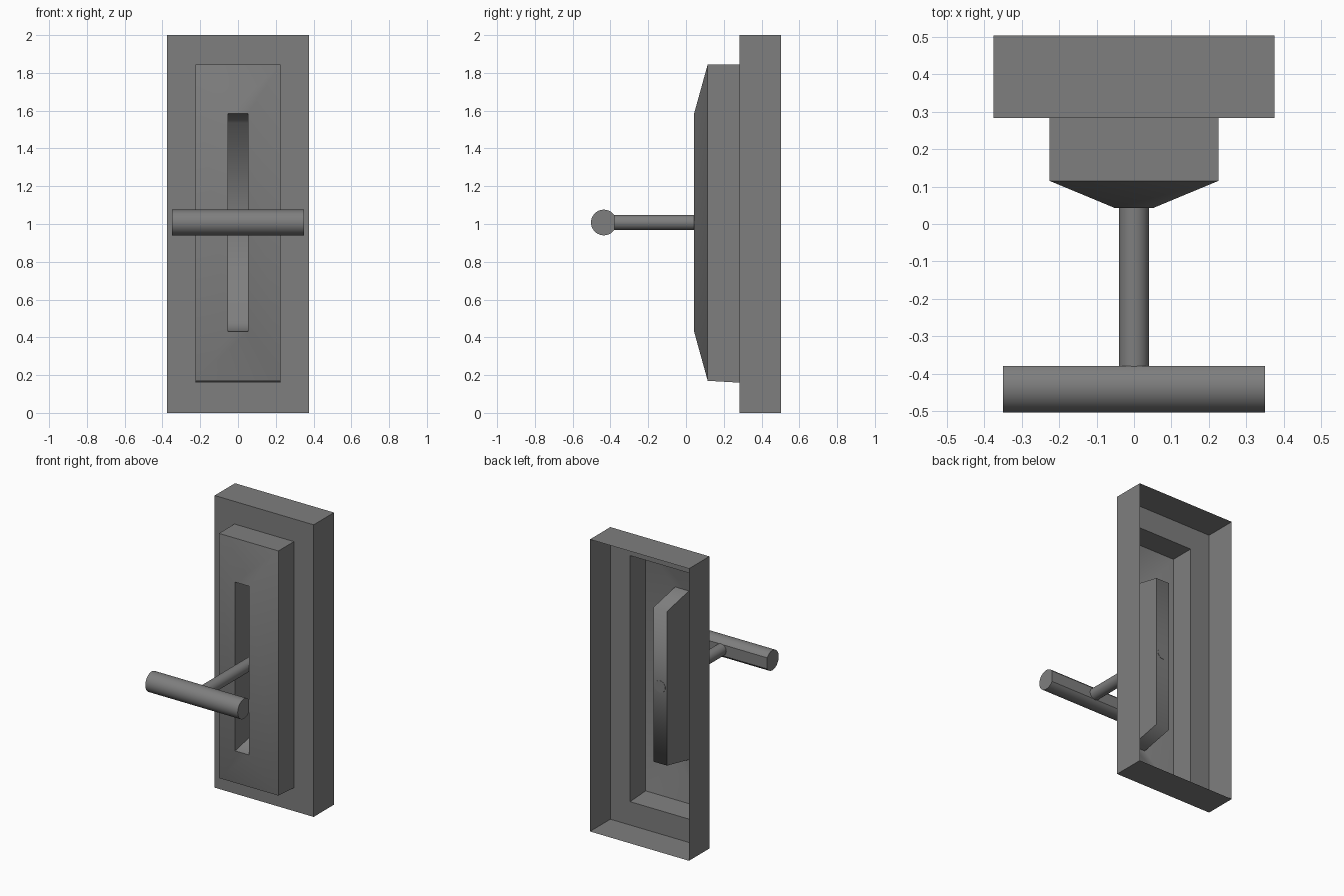
import bpy, bmesh, math

cube = bpy.data.objects.get("Cube")
if cube:
    bpy.data.objects.remove(cube, do_unlink=True)

grey = bpy.data.materials.new("mid grey")
grey.use_nodes = True
COLOUR = (0.21, 0.21, 0.21, 1)
grey.diffuse_color = COLOUR
grey.node_tree.nodes["Principled BSDF"].inputs["Base Color"].default_value = COLOUR


def finish(name, bm, angle):
    """Turn a bmesh into a grey object, smooth below the given angle."""
    mesh = bpy.data.meshes.new(name)
    bm.to_mesh(mesh)
    bm.free()
    mesh.materials.append(grey)
    obj = bpy.data.objects.new(name, mesh)
    bpy.context.collection.objects.link(obj)
    bpy.ops.object.select_all(action="DESELECT")
    obj.select_set(True)
    bpy.context.view_layer.objects.active = obj
    bpy.ops.object.shade_smooth_by_angle(angle=math.radians(angle))
    return obj


def loft(bm, loops, cap=False, ends=False):
    """Join successive loops of points with quads."""
    rings = [[bm.verts.new(p) for p in loop] for loop in loops]
    n = len(rings[0])
    for a, b in zip(rings, rings[1:]):
        for i in range(n):
            j = (i + 1) % n
            bm.faces.new((a[i], a[j], b[j], b[i]))
    if cap or ends:
        bm.faces.new(rings[-1])
    if ends:
        bm.faces.new(rings[0][::-1])


def rectangle(half, low, high, y):
    return [(-half, y, low), (half, y, low), (half, y, high), (-half, y, high)]


# Housing: open-backed shell stepping in to a sloped front around the slot
bm = bmesh.new()
loft(bm, [rectangle(0.375, 0, 2, 0.503),
          rectangle(0.375, 0, 2, 0.283),
          rectangle(0.225, 0.16, 1.845, 0.283),
          rectangle(0.225, 0.17, 1.845, 0.115),
          rectangle(0.052, 0.43, 1.585, 0.043)])
finish("housing", bm, 40)

# Slot pocket: tapered ends blend smoothly into the floor
bm = bmesh.new()
loft(bm, [rectangle(0.052, 0.43, 1.585, 0.043),
          rectangle(0.052, 0.48, 1.535, 0.28)], cap=True)
finish("slot_pocket", bm, 85)

AXIS_Z = 1.008

# Lever stem: round rod from the pocket floor to the grip
bm = bmesh.new()
circle = [(0.04 * math.cos(t), 0.04 * math.sin(t) + AXIS_Z)
          for t in (math.tau * k / 32 for k in range(32))]
loft(bm, [[(x, y, z) for x, z in circle] for y in (0.282, -0.38)], ends=True)
finish("lever_stem", bm, 30)

# Grip: round bar flattened where it meets the stem
bm = bmesh.new()
STEPS, HALF_FLAT, R = 32, math.radians(34), 0.068
arc = [HALF_FLAT + (math.tau - 2 * HALF_FLAT) * k / STEPS for k in range(STEPS + 1)]
loft(bm, [[(x, -0.435 + R * math.cos(t), AXIS_Z + R * math.sin(t)) for t in arc]
          for x in (-0.35, 0.35)], ends=True)
bmesh.ops.recalc_face_normals(bm, faces=bm.faces)
finish("lever_grip", bm, 25)
